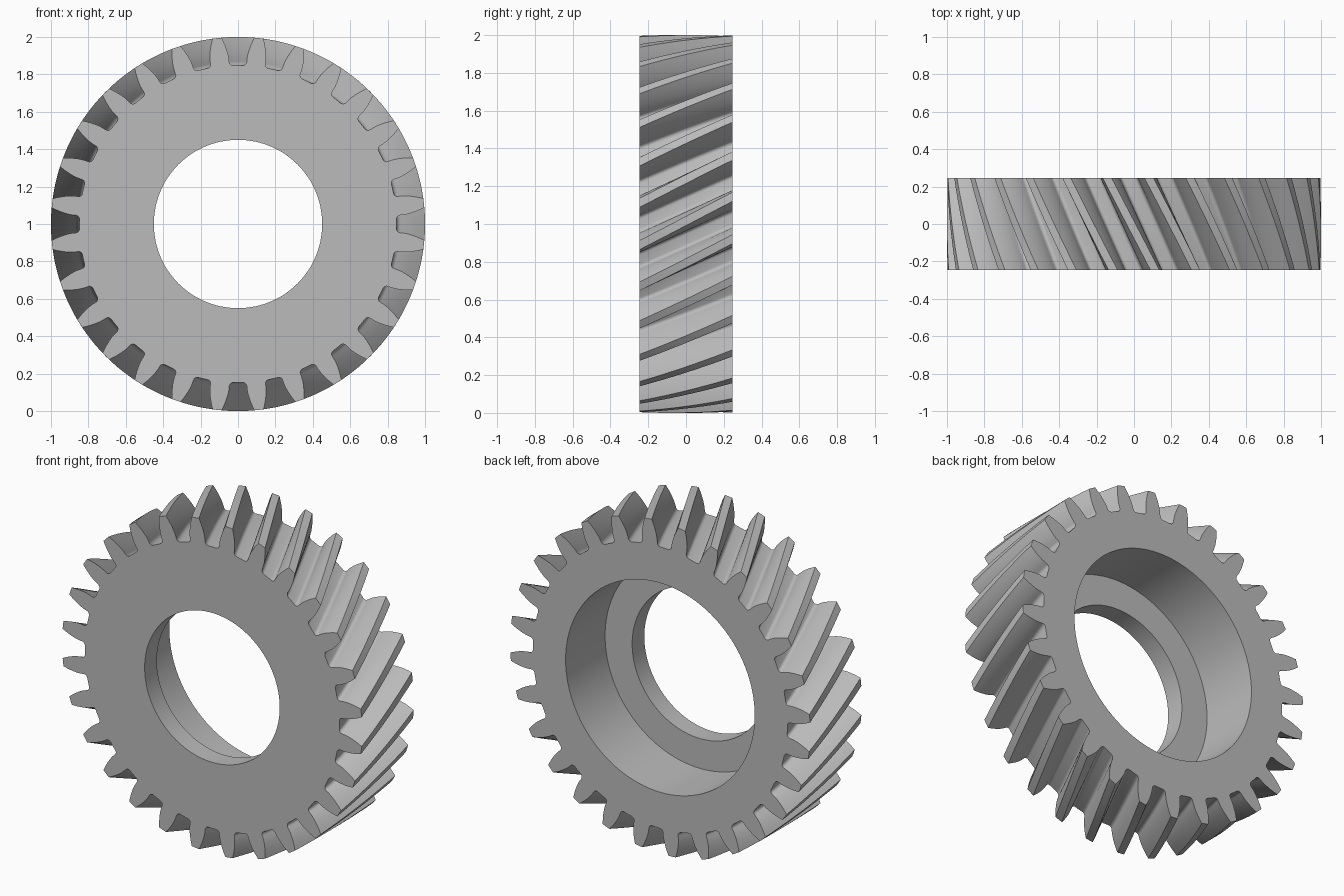
import bpy, bmesh, math

cube = bpy.data.objects.get("Cube")
if cube:
    bpy.data.objects.remove(cube)

TEETH = 28
HALF_WIDTH = 0.246
TWIST = math.radians(14.7)
LAYERS = 14
ROOT, TIP = 0.848, 1.0
BORE, RECESS = 0.45, 0.63
FLOOR_Y = -0.13

steel = bpy.data.materials.new("plain_grey")
steel.use_nodes = True
grey = (0.5, 0.5, 0.5, 1)
steel.diffuse_color = grey
steel.node_tree.nodes["Principled BSDF"].inputs["Base Color"].default_value = grey


def gap_side():
    """Half of one tooth gap as (angle, radius), from root centre to tip."""
    pts = [(0, ROOT)]
    fillet = 0.022
    for i in range(7):
        a = math.pi / 2 * i / 6
        pts.append((0.025 + fillet * math.sin(a), ROOT + fillet * (1 - math.cos(a))))
    for i in range(1, 8):
        t = i / 7
        pts.append((0.047 + 0.041 * t ** 1.6, ROOT + fillet + (TIP - ROOT - fillet) * t))
    return [(math.asin(x / r), r) for x, r in pts]


# Whole gear outline, one gap after another
side = gap_side()
gap = [(-a, r) for a, r in reversed(side[1:])] + side
pitch = math.tau / TEETH
outline = []
for k in range(TEETH):
    outline += [(a + k * pitch, r) for a, r in gap]
    outline.append(((k + 0.5) * pitch, TIP))
circle = [math.tau * i / 112 for i in range(112)]

bm = bmesh.new()


def ring(points, y, turn=0):
    return [bm.verts.new((r * math.cos(a + turn), y, 1 + r * math.sin(a + turn)))
            for a, r in points]


def wall(first, second):
    n = len(first)
    for i in range(n):
        j = (i + 1) % n
        bm.faces.new((first[i], first[j], second[j], second[i]))


def cap(outer, inner):
    """Flat face between a toothed outline and a round hole."""
    edges = [bm.edges.get((loop[i - 1], loop[i]))
             for loop in (outer, inner) for i in range(len(loop))]
    bmesh.ops.triangle_fill(bm, edges=edges, use_beauty=True)


# Helical teeth
layers = []
for i in range(LAYERS + 1):
    t = i / LAYERS
    layers.append(ring(outline, HALF_WIDTH * (2 * t - 1), TWIST * t))
for a, b in zip(layers, layers[1:]):
    wall(a, b)

# Through bore, step and recess at the back
bores = [ring([(a, r) for a in circle], y) for r, y in (
    (BORE, -HALF_WIDTH), (BORE, FLOOR_Y), (RECESS, FLOOR_Y), (RECESS, HALF_WIDTH))]
for a, b in zip(bores, bores[1:]):
    wall(a, b)

# Front and back faces
cap(layers[0], bores[0])
cap(layers[-1], bores[-1])
bmesh.ops.recalc_face_normals(bm, faces=bm.faces)

mesh = bpy.data.meshes.new("helical_gear")
bm.to_mesh(mesh)
bm.free()
mesh.materials.append(steel)
gear = bpy.data.objects.new("helical_gear", mesh)
bpy.context.collection.objects.link(gear)
bpy.context.view_layer.objects.active = gear
gear.select_set(True)
bpy.ops.object.shade_smooth_by_angle(angle=math.radians(30))
